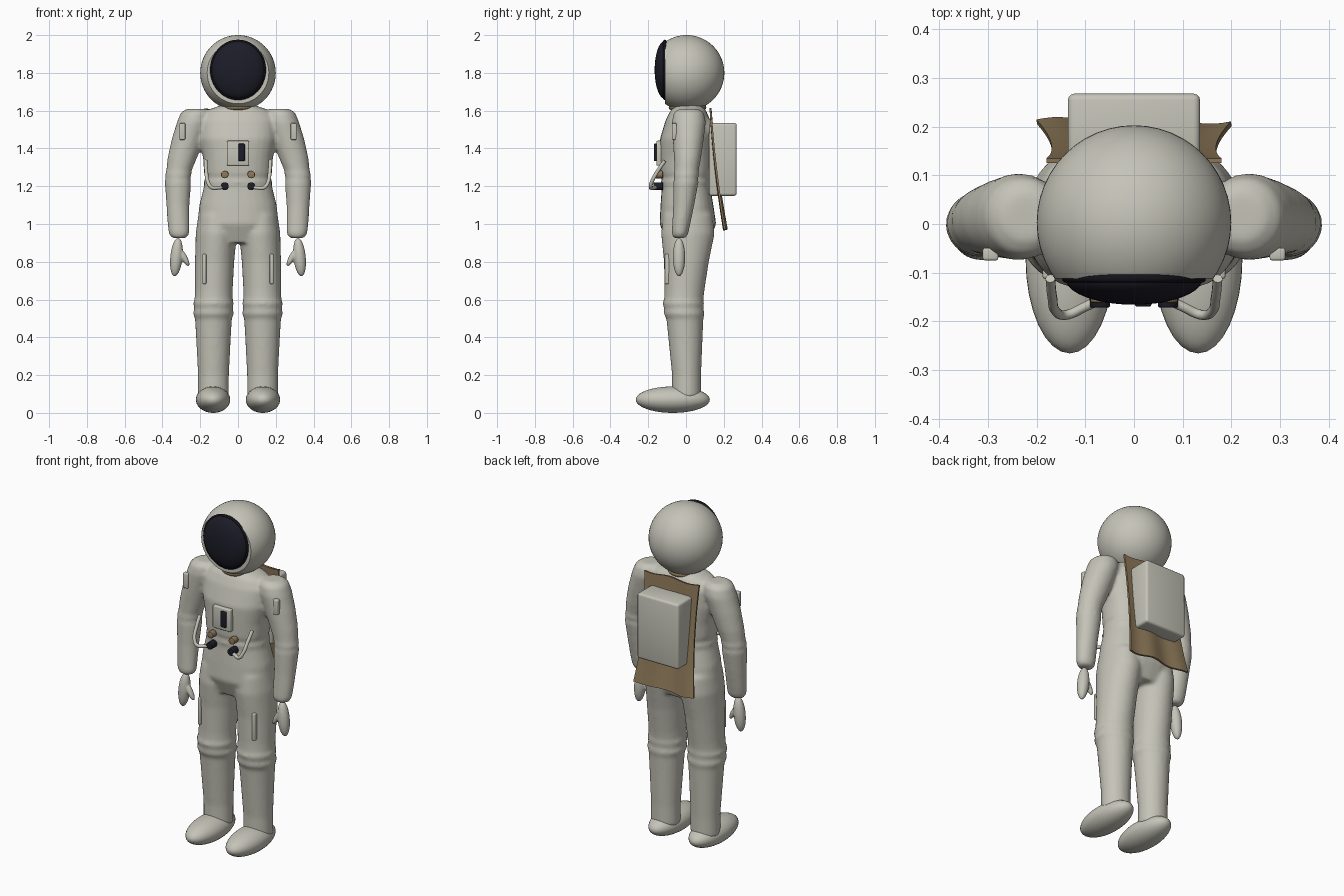
import bpy, bmesh, math
from mathutils import Matrix, Vector

cube = bpy.data.objects.get("Cube")
if cube:
    bpy.data.objects.remove(cube)


def material(name, rgb):
    m = bpy.data.materials.new(name)
    m.use_nodes = True
    m.diffuse_color = (*rgb, 1)
    m.node_tree.nodes["Principled BSDF"].inputs["Base Color"].default_value = (*rgb, 1)
    return m


SUIT = material("suit fabric", (0.56, 0.55, 0.48))
TAN = material("tan cloth", (0.27, 0.19, 0.1))
DARK = material("dark glass", (0.012, 0.012, 0.022))
RIM = material("visor rim black", (0.006, 0.006, 0.01))


def finish(name, bm, mat, mods=(), angle=40):
    """Turn a bmesh into a shaded object with its modifiers applied."""
    bmesh.ops.recalc_face_normals(bm, faces=bm.faces)
    mesh = bpy.data.meshes.new(name)
    bm.to_mesh(mesh)
    bm.free()
    mesh.materials.append(mat)
    ob = bpy.data.objects.new(name, mesh)
    bpy.context.collection.objects.link(ob)
    for o in bpy.context.selected_objects:
        o.select_set(False)
    ob.select_set(True)
    bpy.context.view_layer.objects.active = ob
    for kind, settings in mods:
        mod = ob.modifiers.new(kind.title(), kind)
        for key, value in settings.items():
            setattr(mod, key, value)
        bpy.ops.object.modifier_apply(modifier=mod.name)
    bpy.ops.object.shade_smooth_by_angle(angle=math.radians(angle))
    return ob


def loft(bm, rings, side=1, power=2.0, n=28):
    """Skin horizontal rounded rings given as z, x, y, x radius, y radius."""
    loops = []
    for z, cx, cy, rx, ry in rings:
        loop = []
        for i in range(n):
            a = math.tau * i / n
            c, s = math.cos(a), math.sin(a)
            x = cx + rx * math.copysign(abs(c) ** (2 / power), c)
            y = cy + ry * math.copysign(abs(s) ** (2 / power), s)
            loop.append(bm.verts.new((side * x, y, z)))
        loops.append(loop)
    for a, b in zip(loops, loops[1:]):
        for i in range(n):
            j = (i + 1) % n
            bm.faces.new((a[i], a[j], b[j], b[i]))
    bm.faces.new(loops[0])
    bm.faces.new(loops[-1])


def ball(bm, centre, radii, tilt=0, u=32, v=20):
    m = Matrix.Translation(centre) @ Matrix.Rotation(tilt, 4, "Y") @ Matrix.Diagonal((*radii, 1))
    bmesh.ops.create_uvsphere(bm, u_segments=u, v_segments=v, radius=1, matrix=m)


def box(name, centre, size, mat, bevel):
    bm = bmesh.new()
    bmesh.ops.create_cube(bm, size=1, matrix=Matrix.Translation(centre) @ Matrix.Diagonal((*size, 1)))
    return finish(name, bm, mat, [("BEVEL", {"width": bevel, "segments": 3})])


def knob(name, centre, radius, depth, mat):
    bm = bmesh.new()
    m = Matrix.Translation(centre) @ Matrix.Rotation(math.pi / 2, 4, "X")
    bmesh.ops.create_cone(bm, cap_ends=True, segments=20, radius1=radius, radius2=radius,
                          depth=depth, matrix=m)
    return finish(name, bm, mat, [("BEVEL", {"width": 0.004, "segments": 2, "limit_method": "ANGLE"})])


def ring(name, centre, rx, ry, r, mat, upright=False):
    """Elliptical torus, flat or facing the front."""
    bm = bmesh.new()
    n, k = 48, 10
    grid = []
    for i in range(n):
        a = math.tau * i / n
        row = []
        for j in range(k):
            b = math.tau * j / k
            p = Vector(((rx + r * math.cos(b)) * math.cos(a),
                        (ry + r * math.cos(b)) * math.sin(a), r * math.sin(b)))
            if upright:
                p = Vector((p.x, -p.z, p.y))
            row.append(bm.verts.new(p + Vector(centre)))
        grid.append(row)
    for i in range(n):
        for j in range(k):
            a, b = grid[i], grid[(i + 1) % n]
            bm.faces.new((a[j], b[j], b[(j + 1) % k], a[(j + 1) % k]))
    return finish(name, bm, mat, angle=180)


# Suit: torso, arms and legs fused into one soft skin
torso = [(0.9, 0, 0.01, 0.17, 0.11), (1.0, 0, 0.01, 0.215, 0.15), (1.1, 0, 0.005, 0.205, 0.14),
         (1.2, 0, 0, 0.18, 0.128), (1.225, 0, 0, 0.182, 0.134), (1.245, 0, 0, 0.172, 0.126),
         (1.265, 0, 0, 0.18, 0.134), (1.35, 0, 0, 0.185, 0.138), (1.45, 0, 0, 0.205, 0.138),
         (1.55, 0, 0.01, 0.205, 0.118), (1.6, 0, 0.012, 0.17, 0.095), (1.64, 0, 0.012, 0.06, 0.06)]
arm = [(1.61, 0.22, 0.015, 0.05, 0.05), (1.59, 0.225, 0.015, 0.078, 0.08),
       (1.54, 0.235, 0.015, 0.088, 0.09), (1.45, 0.265, 0.012, 0.086, 0.082),
       (1.35, 0.295, 0.008, 0.078, 0.072), (1.28, 0.313, 0.003, 0.067, 0.064),
       (1.26, 0.316, 0.002, 0.071, 0.068), (1.243, 0.318, 0, 0.065, 0.063),
       (1.225, 0.318, 0, 0.07, 0.067), (1.1, 0.318, -0.012, 0.061, 0.056),
       (1.0, 0.315, -0.025, 0.058, 0.048), (0.95, 0.312, -0.032, 0.055, 0.044),
       (0.925, 0.311, -0.034, 0.04, 0.033)]
leg = [(1.05, 0.115, 0.01, 0.095, 0.13), (0.95, 0.115, 0.01, 0.109, 0.142),
       (0.8, 0.124, 0.002, 0.104, 0.119), (0.65, 0.128, -0.008, 0.1, 0.106),
       (0.6, 0.129, -0.012, 0.101, 0.104), (0.58, 0.13, -0.014, 0.109, 0.111),
       (0.555, 0.13, -0.012, 0.101, 0.103), (0.525, 0.13, -0.01, 0.109, 0.109),
       (0.5, 0.13, -0.006, 0.098, 0.098), (0.4, 0.13, -0.003, 0.092, 0.091),
       (0.2, 0.13, 0.003, 0.082, 0.077), (0.08, 0.13, 0.003, 0.082, 0.077)]
bm = bmesh.new()
loft(bm, torso, power=2.3)
for s in (1, -1):
    loft(bm, arm, s)
    loft(bm, leg, s)
    ball(bm, (s * 0.07, 0.09, 1.5), (0.075, 0.06, 0.07))
finish("suit", bm, SUIT, [("REMESH", {"mode": "VOXEL", "voxel_size": 0.011}),
                          ("SMOOTH", {"factor": 0.5, "iterations": 5})], 180)

# Helmet with a flat-cut face opening
FACE_Y = -0.112
bm = bmesh.new()
ball(bm, (0, 0.003, 1.8), (0.2, 0.2, 0.2), u=48, v=32)
cut = bmesh.ops.bisect_plane(bm, geom=bm.verts[:] + bm.edges[:] + bm.faces[:],
                             plane_co=(0, FACE_Y, 0), plane_no=(0, -1, 0), clear_outer=True)
bmesh.ops.contextual_create(bm, geom=[e for e in cut["geom_cut"] if isinstance(e, bmesh.types.BMEdge)])
finish("helmet", bm, SUIT)

# Visor dome and its rim
bm = bmesh.new()
ball(bm, (0, FACE_Y, 1.816), (0.141, 0.054, 0.153), u=40, v=24)
finish("visor", bm, DARK, angle=180)
ring("visor_rim", (0, FACE_Y, 1.816), 0.139, 0.151, 0.009, RIM, upright=True)
ring("neck_ring", (0, 0.008, 1.618), 0.076, 0.086, 0.014, TAN)

# Cape hanging between the back and the pack
bm = bmesh.new()
cols, rows = 24, 24
grid = []
for r in range(rows + 1):
    t = r / rows
    half = 0.18 - 0.06 * t * (1 - t) + 0.02 * t * t
    row = []
    for c in range(cols + 1):
        u = 2 * c / cols - 1
        y = 0.13 + 0.045 * t + 0.033 * t * t + 0.007 * t * math.sin(u * 6)
        z = 1.608 - 0.635 * t + 0.006 * math.sin(u * 5 + 1)
        row.append(bm.verts.new((half * u, y, z)))
    grid.append(row)
for a, b in zip(grid, grid[1:]):
    for c in range(cols):
        bm.faces.new((a[c], b[c], b[c + 1], a[c + 1]))
finish("cape", bm, TAN, [("SOLIDIFY", {"thickness": 0.01, "offset": 0})])

# Backpack and chest panel
box("backpack", (0, 0.195, 1.342), (0.272, 0.146, 0.386), SUIT, 0.014)
box("chest_panel", (0, -0.14, 1.375), (0.118, 0.034, 0.132), SUIT, 0.006)
box("chest_display", (0.019, -0.161, 1.379), (0.034, 0.018, 0.092), DARK, 0.005)

for s, side in ((1, "left"), (-1, "right")):
    # Boot
    bm = bmesh.new()
    ball(bm, (s * 0.132, -0.07, 0.07), (0.091, 0.196, 0.07))
    finish(side + "_boot", bm, SUIT, angle=180)

    # Mitten with thumb
    bm = bmesh.new()
    ball(bm, (s * 0.326, -0.037, 0.825), (0.033, 0.033, 0.103), tilt=-s * 0.1, u=20, v=14)
    ball(bm, (s * 0.286, -0.042, 0.825), (0.016, 0.018, 0.055), tilt=s * 0.5, u=16, v=12)
    finish(side + "_mitten", bm, SUIT, [("REMESH", {"mode": "VOXEL", "voxel_size": 0.005}),
                                        ("SMOOTH", {"factor": 0.5, "iterations": 4})], 180)

    # Arm tab and thigh pocket
    box(side + "_arm_tab", (s * 0.295, -0.062, 1.49), (0.032, 0.026, 0.088), SUIT, 0.005)
    box(side + "_thigh_pocket", (s * 0.178, -0.098, 0.762), (0.02, 0.03, 0.16), SUIT, 0.006)

    # Chest knobs and hose
    knob(side + "_upper_knob", (s * 0.07, -0.142, 1.262), 0.02, 0.04, TAN)
    knob(side + "_hose_port", (s * 0.07, -0.147, 1.2), 0.021, 0.05, DARK)
    curve = bpy.data.curves.new(side + "_hose", "CURVE")
    curve.dimensions = "3D"
    curve.bevel_depth = 0.01
    curve.bevel_resolution = 3
    curve.use_fill_caps = True
    path = [(0.07, -0.155, 1.198), (0.1, -0.17, 1.192), (0.14, -0.187, 1.194),
            (0.16, -0.18, 1.225), (0.168, -0.15, 1.28), (0.172, -0.112, 1.335)]
    spline = curve.splines.new("BEZIER")
    spline.bezier_points.add(len(path) - 1)
    for bp, (x, y, z) in zip(spline.bezier_points, path):
        bp.co = (s * x, y, z)
        bp.handle_left_type = bp.handle_right_type = "AUTO"
    curve.materials.append(SUIT)
    hose = bpy.data.objects.new(side + "_hose", curve)
    bpy.context.collection.objects.link(hose)
